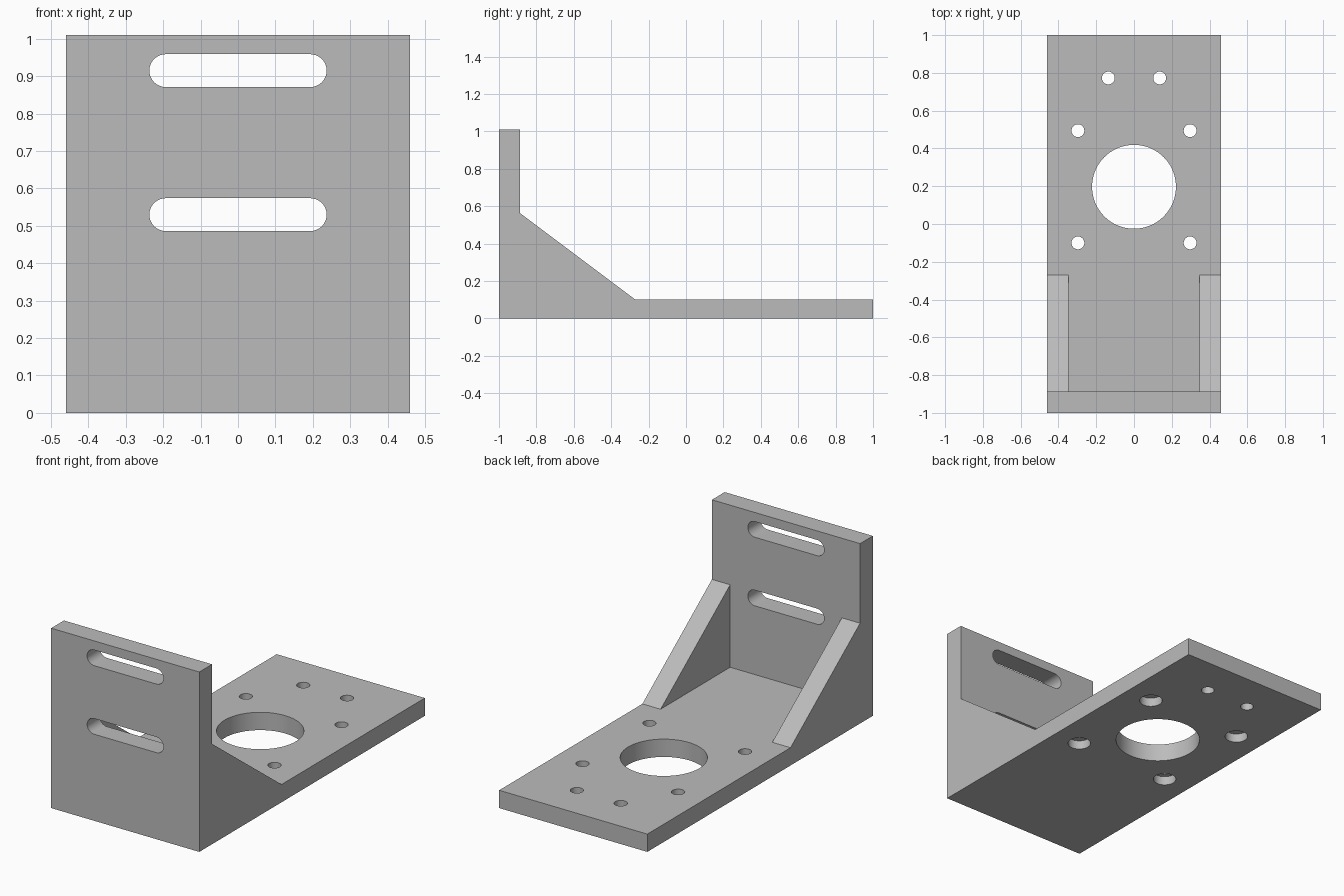
import bpy
import bmesh
import math
from mathutils import Matrix, Vector

cube = bpy.data.objects.get("Cube")
if cube:
    bpy.data.objects.remove(cube, do_unlink=True)

HALF_W = 0.46      # half width of the bracket
HEIGHT = 1.01      # upright plate height
WALL = 0.113       # upright plate and gusset thickness
BASE = 0.1         # base plate thickness
BORE_Y = 0.197     # centre of the large bore

grey = bpy.data.materials.new("Machined grey")
grey.use_nodes = True
colour = (0.5, 0.5, 0.5, 1)
grey.diffuse_color = colour
grey.node_tree.nodes["Principled BSDF"].inputs["Base Color"].default_value = colour


def prism(name, outline, direction):
    """Extrude a closed planar outline along a direction."""
    bm = bmesh.new()
    face = bm.faces.new([bm.verts.new(p) for p in outline])
    new = bmesh.ops.extrude_face_region(bm, geom=[face], use_keep_orig=True)["geom"]
    moved = [v for v in new if isinstance(v, bmesh.types.BMVert)]
    bmesh.ops.translate(bm, verts=moved, vec=Vector(direction))
    bmesh.ops.recalc_face_normals(bm, faces=bm.faces)
    mesh = bpy.data.meshes.new(name)
    bm.to_mesh(mesh)
    bm.free()
    mesh.materials.append(grey)
    obj = bpy.data.objects.new(name, mesh)
    bpy.context.collection.objects.link(obj)
    return obj


def cut(target, cutter):
    """Subtract a cutter from the target and discard the cutter."""
    cutter.hide_render = True
    mod = target.modifiers.new("Cut", "BOOLEAN")
    mod.operation = "DIFFERENCE"
    mod.solver = "EXACT"
    mod.object = cutter
    bpy.context.view_layer.objects.active = target
    bpy.ops.object.modifier_apply(modifier=mod.name)
    bpy.data.objects.remove(cutter, do_unlink=True)


def round_hole(target, x, y, radius, top=0.2, sides=48):
    ring = [(x + radius * math.cos(a), y + radius * math.sin(a), -0.1)
            for a in (math.tau * i / sides for i in range(sides))]
    cut(target, prism("hole_cutter", ring, (0, 0, top + 0.1)))


def slot(target, z, half_length=0.237, radius=0.044, steps=16):
    ring = []
    for side in (1, -1):
        for i in range(steps + 1):
            a = math.pi * i / steps - math.pi / 2
            ring.append((side * (half_length - radius + radius * math.cos(a)),
                         -1.1, z + side * radius * math.sin(a)))
    cut(target, prism("slot_cutter", ring, (0, 0.4, 0)))


# Side profile: base plate, gusset slope and upright plate
inner_y = -1 + WALL
profile = [(-1, 0), (1, 0), (1, BASE), (-0.27, BASE),
           (inner_y, 0.563), (inner_y, HEIGHT), (-1, HEIGHT)]
bracket = prism("mounting_bracket", [(-HALF_W, y, z) for y, z in profile],
                (2 * HALF_W, 0, 0))

# Open pocket that leaves a gusset on either side
inner_x = HALF_W - WALL
pocket = [(-inner_x, inner_y, BASE), (inner_x, inner_y, BASE),
          (inner_x, -0.2, BASE), (-inner_x, -0.2, BASE)]
cut(bracket, prism("pocket_cutter", pocket, (0, 0, 0.6)))

# Adjustment slots in the upright plate
for z in (0.53, 0.915):
    slot(bracket, z)

# Large bore, counterbored bolt holes and two plain rear holes
round_hole(bracket, 0, BORE_Y, 0.222, sides=96)
for side in (-1, 1):
    for dy in (-0.297, 0.297):
        round_hole(bracket, side * 0.297, BORE_Y + dy, 0.034)
        round_hole(bracket, side * 0.297, BORE_Y + dy, 0.06, top=0.05)
    round_hole(bracket, side * 0.136, 0.773, 0.034)

# Smooth hole walls, crisp edges
bpy.ops.object.select_all(action="DESELECT")
bracket.select_set(True)
bpy.context.view_layer.objects.active = bracket
bpy.ops.object.shade_smooth_by_angle(angle=math.radians(30))
